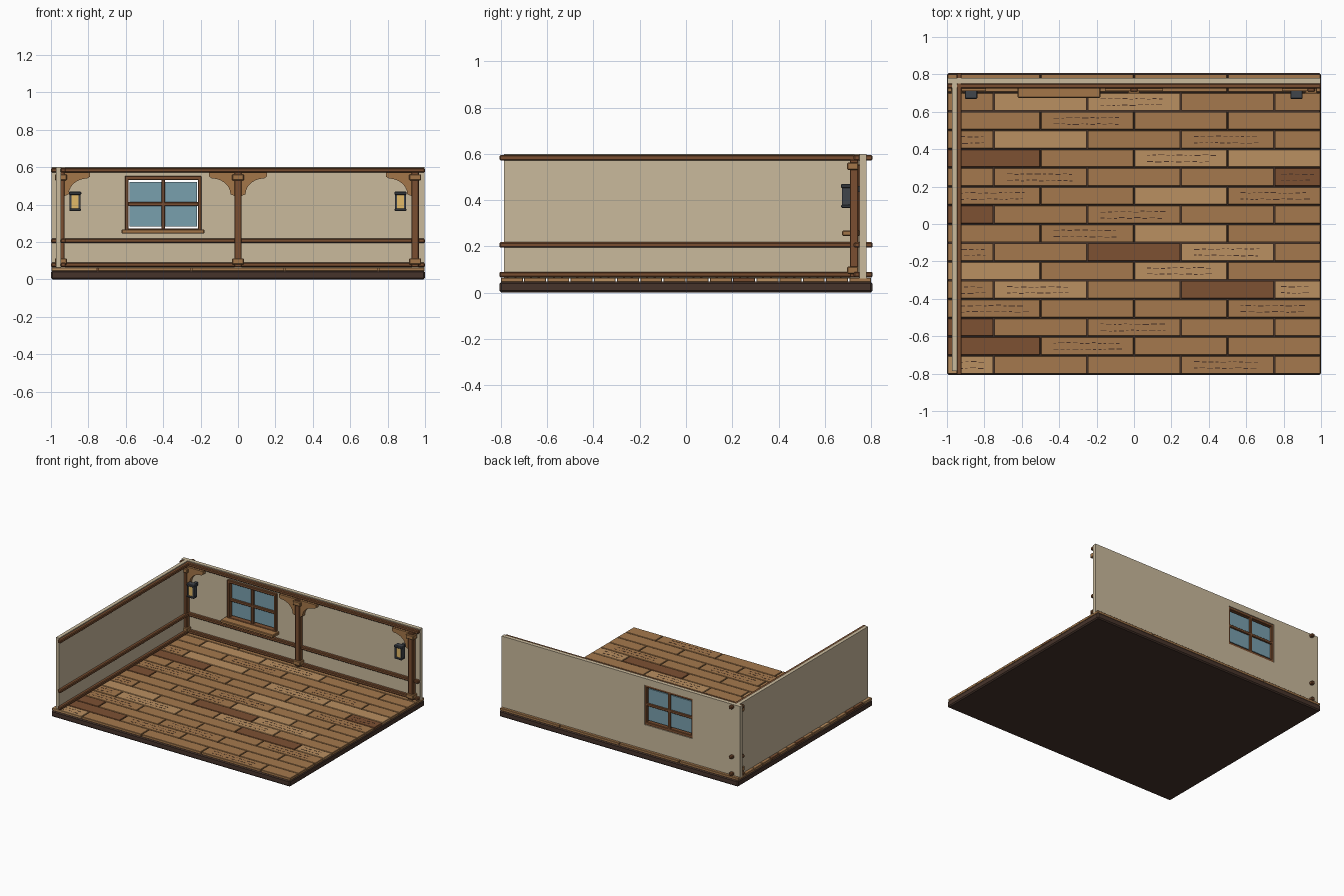
import bpy, bmesh, math, random
from mathutils import Vector

if "Cube" in bpy.data.objects:
    bpy.data.objects.remove(bpy.data.objects["Cube"])

random.seed(4)


def mat(name, r, g, b):
    m = bpy.data.materials.new(name)
    m.diffuse_color = [(c / 255) ** 2.2 for c in (r, g, b)] + [1]
    m.use_nodes = True
    m.node_tree.nodes["Principled BSDF"].inputs["Base Color"].default_value = m.diffuse_color
    return m


DARK = mat("dark_base", 72, 55, 47)
PLASTER = mat("plaster", 200, 184, 155)
BEAM = mat("beam_wood", 122, 80, 52)
TRIM = mat("trim_wood", 162, 117, 74)
GLASS = mat("window_glass", 120, 158, 172)
IRON = mat("lantern_iron", 66, 70, 76)
GLOW = mat("lantern_glow", 226, 184, 104)
GRAIN = mat("grain", 74, 52, 42)
PLANK = {"a": mat("plank_mid", 163, 120, 78), "b": mat("plank_light", 184, 142, 97),
         "c": mat("plank_dark", 124, 82, 54)}


def make(name, bm, m):
    bmesh.ops.recalc_face_normals(bm, faces=bm.faces[:])
    me = bpy.data.meshes.new(name)
    bm.to_mesh(me)
    bm.free()
    ob = bpy.data.objects.new(name, me)
    me.materials.append(m)
    bpy.context.collection.objects.link(ob)
    return ob


def add_box(bm, x, y, z, bevel=0):
    """Add a box spanning three (min, max) ranges."""
    part = bmesh.ops.create_cube(bm, size=1)["verts"]
    for v in part:
        v.co = Vector([(r[0] + r[1]) / 2 + c * (r[1] - r[0]) for r, c in zip((x, y, z), v.co)])
    if bevel:
        edges = list({e for v in part for e in v.link_edges})
        bmesh.ops.bevel(bm, geom=edges, offset=bevel, segments=1, affect="EDGES", profile=0.5)


def box(name, x, y, z, m, bevel=0):
    bm = bmesh.new()
    add_box(bm, x, y, z, bevel)
    return make(name, bm, m)


# floor slab
box("floor_base", (-1, 1), (-0.806, 0.806), (0, 0.047), DARK, 0.008)

# staggered planks: letter = colour, capital = carries grain marks
rows = ["Baaaa", "cAaa", "caAaa", "AaaA", "ABacB", "baBa", "AacBa", "aAba",
        "caAaa", "AabA", "aAaaC", "caBb", "AbaAa", "aAaa", "abBaa", "aaaa"]
rows[0] = "BaaAa"
planks = {k: bmesh.new() for k in PLANK}
grain = bmesh.new()
for r, row in enumerate(rows):
    cuts = [-1, -0.75, -0.25, 0.25, 0.75, 1] if len(row) == 5 else [-1, -0.5, 0, 0.5, 1]
    y0 = -0.803 + r * 0.1004
    for k, x0, x1 in zip(row, cuts, cuts[1:]):
        add_box(planks[k.lower()], (x0 + 0.003, x1 - 0.003), (y0 + 0.003, y0 + 0.0974),
                (0.045, 0.064), 0.002)
        if k.isupper():
            half = (x1 - x0) * 0.36
            for dy in (0.032, 0.066):
                x = (x0 + x1) / 2 - half
                while x < (x0 + x1) / 2 + half - 0.02:
                    n = random.uniform(0.012, 0.034)
                    y = y0 + dy + random.uniform(-0.003, 0.003)
                    add_box(grain, (x, x + n), (y - 0.002, y + 0.002), (0.062, 0.0648))
                    x += n + 0.012
for k, bm in planks.items():
    make("floor_planks_" + k, bm, PLANK[k])
make("plank_grain", grain, GRAIN)

# walls, the back one pieced around the window
WY = (0.75, 0.78)
box("back_wall_left", (-0.998, -0.6), WY, (0.06, 0.6), PLASTER)
box("back_wall_right", (-0.2, 0.998), WY, (0.06, 0.6), PLASTER)
box("back_wall_below_window", (-0.6, -0.2), WY, (0.06, 0.25), PLASTER)
box("back_wall_above_window", (-0.6, -0.2), WY, (0.55, 0.6), PLASTER)
box("left_wall", (-0.973, -0.946), (-0.787, 0.75), (0.06, 0.6), PLASTER)

# horizontal rails on both walls
for label, z in (("bottom", (0.066, 0.09)), ("middle", (0.194, 0.218)), ("top", (0.571, 0.595))):
    box(label + "_rail_back", (-1, 1), (0.725, 0.752), z, BEAM, 0.005)
    box(label + "_rail_left", (-0.948, -0.921), (-0.806, 0.806), z, BEAM, 0.005)

# posts with collars
for label, x in (("left", -0.947), ("middle", 0), ("right", 0.947)):
    box(label + "_post", (x - 0.02, x + 0.02), (0.708, 0.746), (0.066, 0.575), BEAM, 0.004)
    for end, z in (("foot", (0.08, 0.113)), ("head", (0.53, 0.562))):
        box(f"{label}_post_{end}", (x - 0.032, x + 0.032), (0.697, 0.746), z, TRIM, 0.004)


# curved brackets
def bracket(name, x, s):
    bm = bmesh.new()
    pts = [(0, 0.572), (0.14, 0.572), (0.14, 0.55)]
    pts += [(0.125 - 0.1 * math.sin(a), 0.455 + 0.085 * math.cos(a))
            for a in (i * math.pi / 14 for i in range(8))]
    pts += [(0, 0.445)]
    f = bm.faces.new([bm.verts.new((x + s * px, 0.712, pz)) for px, pz in pts])
    out = bmesh.ops.extrude_face_region(bm, geom=[f])["geom"]
    bmesh.ops.translate(bm, vec=(0, 0.03, 0),
                        verts=[g for g in out if isinstance(g, bmesh.types.BMVert)])
    make(name, bm, TRIM)


for name, x, s in (("left", -0.93, 1), ("middle_left", -0.015, -1),
                   ("middle_right", 0.015, 1), ("right", 0.93, -1)):
    bracket(name + "_bracket", x, s)

# window
FY = (0.732, 0.775)
for label, x in (("left", -0.595), ("right", -0.205)):
    box(f"window_jamb_{label}", (x - 0.01, x + 0.01), FY, (0.25, 0.55), BEAM, 0.003)
box("window_head", (-0.605, -0.195), FY, (0.532, 0.553), BEAM, 0.003)
box("window_bottom", (-0.605, -0.195), FY, (0.248, 0.272), BEAM, 0.003)
box("window_sill", (-0.622, -0.18), (0.675, 0.752), (0.245, 0.268), TRIM, 0.004)
box("window_mullion", (-0.41, -0.39), (0.74, 0.775), (0.262, 0.54), BEAM, 0.003)
box("window_crossbar", (-0.595, -0.205), (0.74, 0.775), (0.393, 0.413), BEAM, 0.003)
box("window_glass", (-0.58, -0.22), (0.754, 0.764), (0.282, 0.522), GLASS)

# lanterns
for label, x in (("left", -0.871), ("right", 0.869)):
    box(label + "_lantern_glow", (x - 0.023, x + 0.023), (0.679, 0.7), (0.38, 0.455), GLOW)
    box(label + "_lantern_back", (x - 0.028, x + 0.028), (0.695, 0.714), (0.37, 0.465), IRON)
    box(label + "_lantern_cap", (x - 0.033, x + 0.033), (0.669, 0.714), (0.452, 0.47), IRON, 0.004)
    box(label + "_lantern_floor", (x - 0.031, x + 0.031), (0.671, 0.714), (0.366, 0.38), IRON, 0.003)
    for s in (-1, 1):
        box(f"{label}_lantern_side_{s}", (x + s * 0.024 - 0.006, x + s * 0.024 + 0.006),
            (0.674, 0.7), (0.372, 0.46), IRON)
    box(label + "_lantern_mount", (x - 0.01, x + 0.01), (0.71, 0.755), (0.435, 0.46), IRON)
